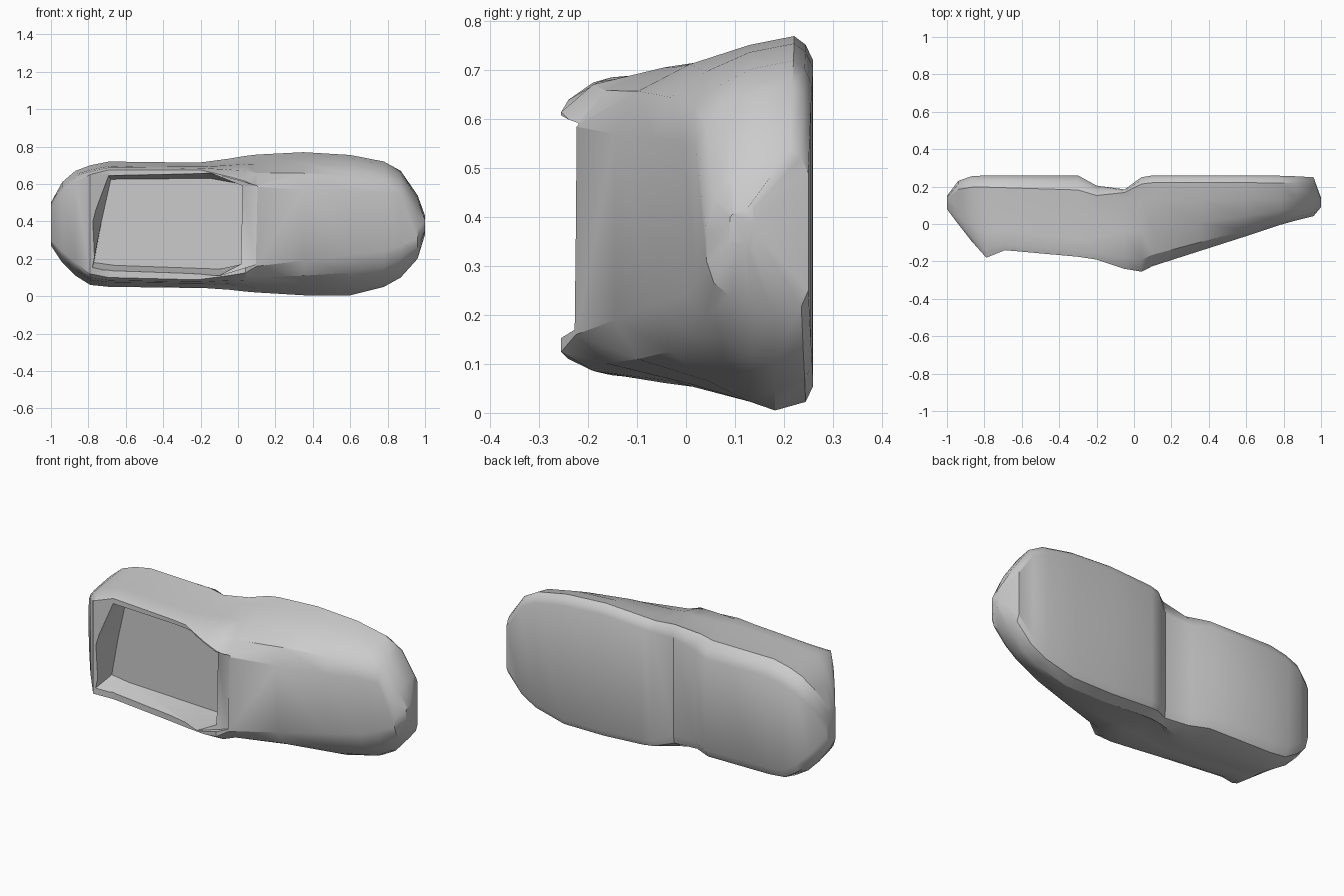
import bpy, bmesh, math

default_cube = bpy.data.objects.get("Cube")
if default_cube:
    bpy.data.objects.remove(default_cube, do_unlink=True)

# One plain grey for the whole shoe
grey = bpy.data.materials.new("plain grey")
grey.use_nodes = True
tone = (0.6, 0.6, 0.6, 1)
grey.diffuse_color = tone
grey.node_tree.nodes["Principled BSDF"].inputs["Base Color"].default_value = tone


def loft(name, rings):
    """Skin a row of equal-length point rings and cap both ends."""
    bm = bmesh.new()
    loops = [[bm.verts.new(point) for point in ring] for ring in rings]
    for first, second in zip(loops, loops[1:]):
        count = len(first)
        for i in range(count):
            j = (i + 1) % count
            bm.faces.new((first[i], first[j], second[j], second[i]))
    bm.faces.new(loops[0])
    bm.faces.new(loops[-1])
    bmesh.ops.recalc_face_normals(bm, faces=bm.faces)
    mesh = bpy.data.meshes.new(name)
    bm.to_mesh(mesh)
    bm.free()
    obj = bpy.data.objects.new(name, mesh)
    mesh.materials.append(grey)
    bpy.context.collection.objects.link(obj)
    return obj


def mix(a, b, t):
    return a + (b - a) * t


def section(x, sole, welt, front, low, high, front_low, front_high):
    """Cross-section of sole, welt and upper at one place along the shoe."""
    rounding = .05 if x > 0 else .075

    def side(outer, inner, sign, widest):
        edge = outer - sign * .018
        inset = sign * min(rounding, (high - low) * .4)
        return [
            (x, sole, outer - inset),
            (x, mix(sole, welt, .12), outer - inset * .35),
            (x, mix(sole, welt, widest), outer),
            (x, welt, edge),
            (x, mix(welt, front, .45), mix(edge, inner, .22)),
            (x, mix(welt, front, .83), mix(edge, inner, .52)),
            (x, front, inner),
        ]
    return (side(high, front_high, 1, .3)
            + side(low, front_low, -1, .6)[::-1])


# Sole and upper, heel to toe:
# x, sole y, welt y, front y, lower z, upper z, front lower z, front upper z
stations = [
    (-1, .15, .1, .08, .27, .5, .3, .47),
    (-.94, .23, .08, 0, .18, .61, .24, .56),
    (-.87, .255, .06, -.09, .11, .67, .18, .61),
    (-.79, .26, .05, -.18, .06, .7, .12, .65),
    (-.69, .26, .04, -.14, .05, .72, .1, .675),
    (-.3, .26, 0, -.175, .045, .715, .09, .675),
    (-.2, .205, .03, -.19, .045, .715, .09, .675),
    (-.05, .185, .13, -.24, .035, .735, .11, .64),
    (.04, .25, .13, -.255, .025, .75, .125, .615),
    (.1, .26, .13, -.225, .02, .757, .16, .585),
    (.35, .26, .13, -.145, .005, .77, .19, .57),
    (.6, .26, .13, -.065, .005, .755, .22, .56),
    (.78, .258, .13, -.005, .05, .72, .24, .555),
    (.87, .255, .13, .02, .1, .67, .27, .545),
    (.96, .25, .13, .042, .2, .54, .31, .36),
    (1, .14, .12, .09, .33, .43, .35, .4),
]
shoe = loft("shoe_body", [section(*row) for row in stations])

# Foot opening: a recess for the tongue edge, the rim, then the insole
rim = [(-.7, .66), (-.15, .66), (.025, .59), (.015, .17),
       (-.1, .11), (-.68, .115), (-.78, .145), (-.79, .4)]
insole = [(-.68, .625), (-.15, .63), (.07, .59), (.06, .17),
          (-.1, .145), (-.66, .165), (-.77, .18), (-.73, .4)]
recess = [(x + .08 if x > -.05 else x, z) for x, z in rim]
layers = [(-.4, recess), (-.22, recess), (-.215, rim), (-.04, insole)]
cutter = loft("opening_cutter",
              [[(x, y, z) for x, z in ring] for y, ring in layers])
cutter.hide_render = True

hollow = shoe.modifiers.new("foot opening", "BOOLEAN")
hollow.operation = "DIFFERENCE"
hollow.solver = "EXACT"
hollow.object = cutter

bpy.ops.object.select_all(action="DESELECT")
shoe.select_set(True)
bpy.context.view_layer.objects.active = shoe
bpy.ops.object.modifier_apply(modifier=hollow.name)
bpy.data.objects.remove(cutter, do_unlink=True)
bpy.ops.object.shade_smooth_by_angle(angle=math.radians(32))
